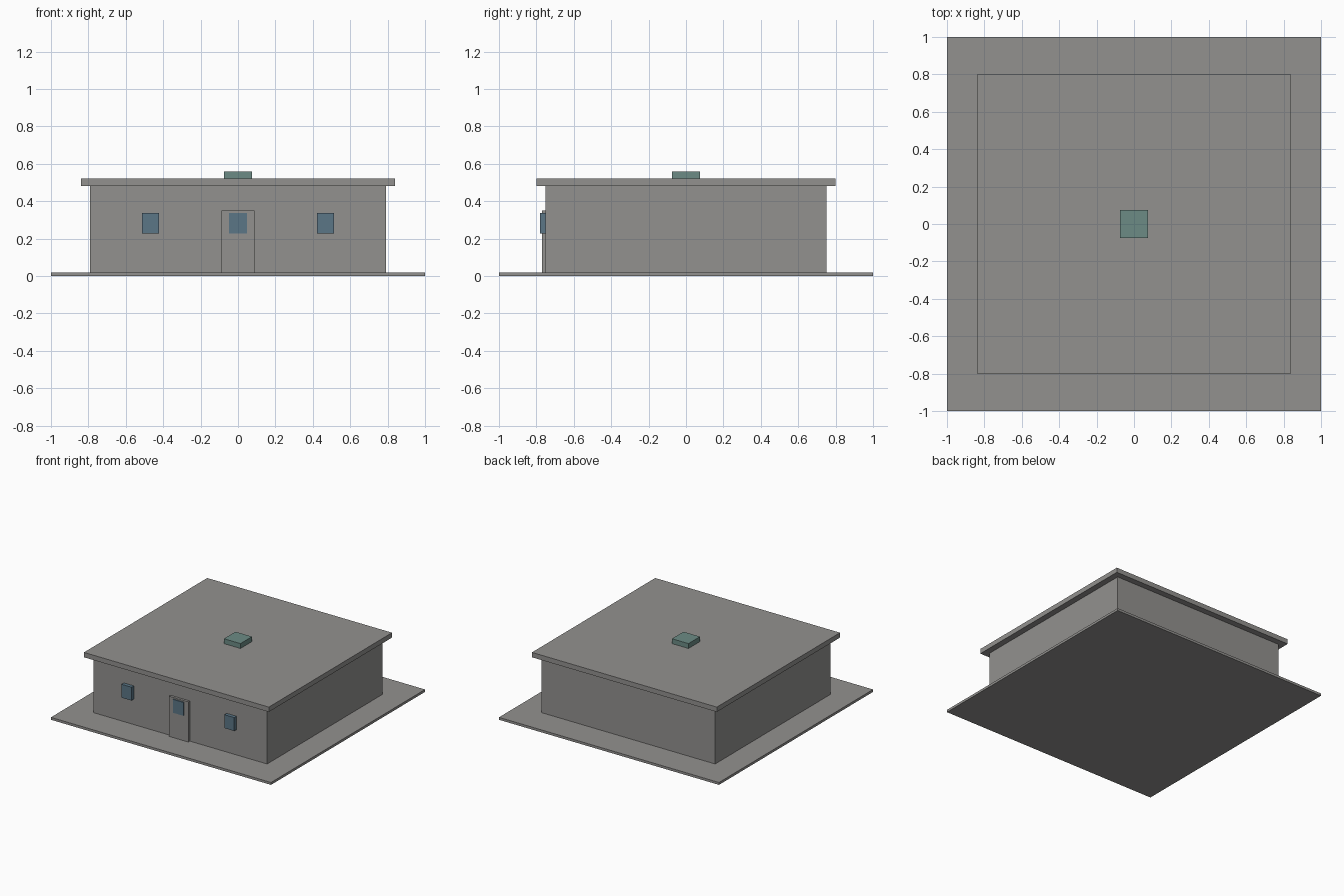
import bpy

cube = bpy.data.objects.get("Cube")
if cube:
    bpy.data.objects.remove(cube, do_unlink=True)


def material(name, r, g, b):
    mat = bpy.data.materials.new(name)
    mat.use_nodes = True
    mat.diffuse_color = (r, g, b, 1)
    mat.node_tree.nodes["Principled BSDF"].inputs["Base Color"].default_value = (r, g, b, 1)
    return mat


concrete = material("concrete_grey", 0.29, 0.285, 0.275)
blue_glass = material("blue_glass", 0.105, 0.18, 0.24)
teal_glass = material("teal_glass", 0.15, 0.26, 0.235)


def box(name, mat, x, y, z):
    """Box spanning the given (low, high) range on each axis."""
    spans = (x, y, z)
    bpy.ops.mesh.primitive_cube_add(size=1, location=[(a + b) / 2 for a, b in spans])
    obj = bpy.context.object
    obj.name = obj.data.name = name
    obj.scale = [b - a for a, b in spans]
    bpy.ops.object.transform_apply(location=False, rotation=False, scale=True)
    obj.data.materials.append(mat)
    return obj


def centred(half):
    return (-half, half)


# Ground slab, walls and overhanging flat roof
box("ground_slab", concrete, centred(1), centred(1), (0, 0.02))
box("walls", concrete, centred(0.79), centred(0.75), (0.02, 0.48))
box("roof", concrete, centred(0.84), centred(0.80), (0.48, 0.52))

# Skylight
box("skylight", teal_glass, centred(0.075), centred(0.075), (0.52, 0.56))

# Door with its pane
box("door", concrete, centred(0.088), (-0.77, -0.75), (0.02, 0.35))
box("door_window", blue_glass, centred(0.048), (-0.778, -0.77), (0.228, 0.338))

# Front windows on both sides of the door
for side, sign in (("left", 1), ("right", -1)):
    middle = sign * 0.467
    box(f"{side}_window", blue_glass, (middle - 0.045, middle + 0.045),
        (-0.78, -0.75), (0.228, 0.338))
